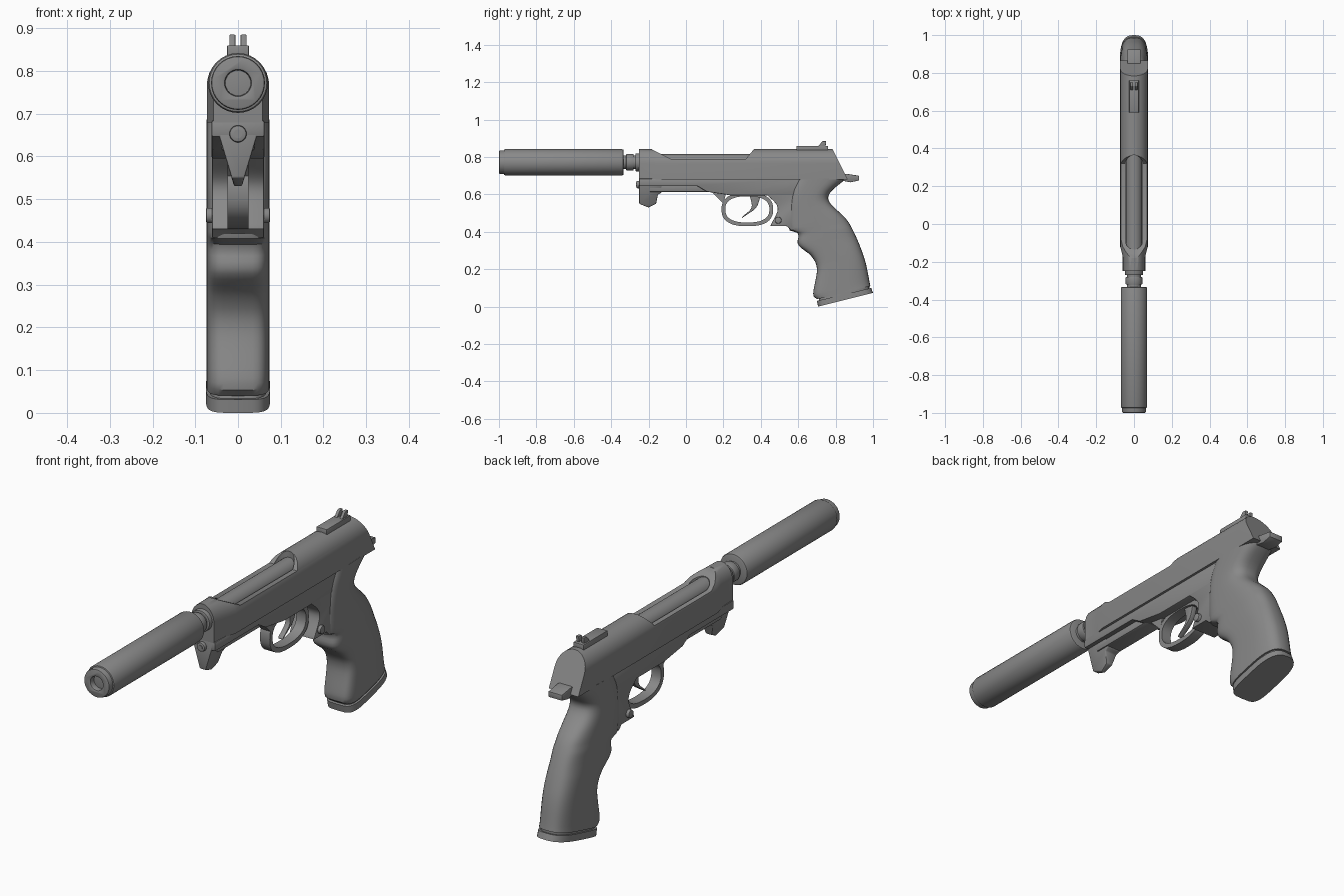
import bpy, bmesh, math
from mathutils import Vector

old = bpy.data.objects.get("Cube")
if old:
    bpy.data.objects.remove(old)

GREY = (0.25, 0.25, 0.25, 1)
metal = bpy.data.materials.new("gunmetal_grey")
metal.use_nodes = True
metal.diffuse_color = GREY
metal.node_tree.nodes["Principled BSDF"].inputs["Base Color"].default_value = GREY

BORE = 0.772          # height of the barrel axis
SLIDE_TOP = 0.842
SLIDE_BASE = 0.68
SHOULDER = 0.765      # where the slide's flat sides meet its arched top
SMOOTH = math.radians(35)


def apply_modifier(ob, kind, **settings):
    mod = ob.modifiers.new(kind.lower(), kind)
    for key, value in settings.items():
        setattr(mod, key, value)
    bpy.ops.object.modifier_apply(modifier=mod.name)


def loft(name, rings, bevel=0, cutters=(), closed=False):
    """Skin rings of points into one shaded object, cut it and round its edges."""
    bm = bmesh.new()
    loops = [[bm.verts.new(point) for point in ring] for ring in rings]
    following = loops[1:] + loops[:1] if closed else loops[1:]
    for near, far in zip(loops, following):
        for i in range(len(near)):
            bm.faces.new((near[i - 1], near[i], far[i], far[i - 1]))
    if not closed:
        bm.faces.new(loops[0])
        bm.faces.new(loops[-1])
    bmesh.ops.recalc_face_normals(bm, faces=bm.faces)
    mesh = bpy.data.meshes.new(name)
    bm.to_mesh(mesh)
    bm.free()
    mesh.materials.append(metal)
    ob = bpy.data.objects.new(name, mesh)
    bpy.context.collection.objects.link(ob)
    bpy.ops.object.select_all(action='DESELECT')
    ob.select_set(True)
    bpy.context.view_layer.objects.active = ob
    for cutter in cutters:
        apply_modifier(ob, 'BOOLEAN', operation='DIFFERENCE', solver='EXACT', object=cutter)
        bpy.data.objects.remove(cutter)
    if bevel:
        apply_modifier(ob, 'BEVEL', width=bevel, segments=2, limit_method='ANGLE',
                       angle_limit=SMOOTH)
    bpy.ops.object.shade_smooth_by_angle(angle=SMOOTH)
    return ob


def plate(name, outline, half, bevel=0, x=0, taper=0):
    """Side outline of (y, z) points given a width, which may shrink downwards."""
    top = outline[0][1]
    return loft(name, [[(x + side * (half + taper * (z - top)), y, z) for y, z in outline]
                       for side in (-1, 1)], bevel)


def block(name, front, back, low, high, half, bevel=0):
    return plate(name, [(front, low), (front, high), (back, high), (back, low)], half, bevel)


def superellipse(angle, power):
    """Unit point on a rounded square; a higher power gives squarer corners."""
    c, s = math.cos(angle), math.sin(angle)
    return (math.copysign(abs(c) ** (2 / power), c), math.copysign(abs(s) ** (2 / power), s))


def circle(sides):
    return [math.tau * i / sides for i in range(sides)]


def rod(name, front, back, radius, bevel=0, height=BORE, cutters=()):
    return loft(name, [[(radius * math.cos(a), y, height + radius * math.sin(a))
                        for a in circle(32)] for y in (front, back)], bevel, cutters)


def spline(points, steps=8):
    """Smooth curve through a few (y, z) points."""
    p = [Vector(point) for point in points]
    p = [2 * p[0] - p[1]] + p + [2 * p[-1] - p[-2]]
    curve = []
    for a, b, c, d in zip(p, p[1:], p[2:], p[3:]):
        for i in range(steps):
            t = i / steps
            curve.append(b + t / 2 * ((c - a) + t * (2 * a - 5 * b + 4 * c - d)
                                      + t * t * (3 * b - a - 3 * c + d)))
    return curve + [p[-2]]


# Muzzle tube, stepped end cap with a bore, threaded neck and barrel
rod("muzzle_tube", -0.975, -0.333, 0.07, bevel=0.009)
bore = rod("bore_cutter", -1.1, -0.97, 0.03)
rod("muzzle_cap", -1, -0.9, 0.063, bevel=0.006, cutters=[bore])
rod("neck", -0.35, -0.24, 0.037)
rod("neck_collar", -0.32, -0.28, 0.044, bevel=0.003)
rod("muzzle_ring", -0.27, -0.2, 0.048, bevel=0.003)
rod("barrel", -0.25, 0.368, 0.043)


# Slide: arched section, narrower nose, open top and sloping rear
def slide_ring(y, half):
    arch = [math.pi * i / 16 for i in range(17)]
    return ([(half, y, SLIDE_BASE)] +
            [(half * math.cos(a), y, SHOULDER + (SLIDE_TOP - SHOULDER) * math.sin(a))
             for a in arch] + [(-half, y, SLIDE_BASE)])


relief = plate("relief_cutter", [(-0.2, 0.9), (-0.18, 0.84), (-0.08, 0.79), (0.32, 0.79),
                                 (0.37, 0.85), (0.4, 0.9)], 0.1)
rear_slope = plate("rear_cutter", [(0.78, 0.85), (0.87, 0.67), (1, 0.67), (1, 0.85)], 0.1)
slot = loft("slot_cutter", [[(0.046 * math.cos(a),
                              math.copysign(0.2, math.sin(a)) + 0.05 * math.sin(a) + 0.115, z)
                             for a in circle(27)] for z in (0.75, 0.9)])
loft("slide", [slide_ring(y, half) for y, half in
               ((-0.25, 0.057), (-0.17, 0.06), (-0.12, 0.073), (0.9, 0.073))],
     cutters=[relief, slot, rear_slope])

# Rear sight: base and two ears
block("sight_base", 0.59, 0.76, 0.83, 0.86, 0.026, bevel=0.003)
for side, x in (("left", 0.013), ("right", -0.013)):
    plate("sight_ear_" + side, [(0.7, 0.85), (0.73, 0.885), (0.75, 0.885), (0.745, 0.85)],
          0.007, bevel=0.002, x=x)

# Frame under the slide, lower rail and hollowed rear
plate("frame_rail", [(-0.25, 0.685), (-0.25, 0.645), (0.06, 0.645), (0.11, 0.615),
                     (0.24, 0.595), (0.62, 0.595), (0.62, 0.685)], 0.062, bevel=0.005)
block("dust_cover", -0.2, 0.2, 0.613, 0.66, 0.04, bevel=0.008)
hollow = spline([(0.42, 0.61), (0.49, 0.53), (0.45, 0.43)])
plate("frame_rear", hollow + [(0.54, 0.43), (0.56, 0.41), (0.65, 0.41), (0.7, 0.64)],
      0.061, bevel=0.003)


# Trigger guard: a rounded loop with a root at its front
def guard_section(angle):
    c, s = superellipse(angle, 2.5)
    inner = (0.328 + 0.118 * c, 0.52 + 0.07 * s)
    outer = (0.328 + 0.138 * c, 0.52 + 0.09 * s)
    return [(x, *point) for x, point in
            ((-0.024, inner), (0.024, inner), (0.024, outer), (-0.024, outer))]


loft("trigger_guard", [guard_section(a) for a in circle(40)], closed=True)
plate("guard_root", [(0.12, 0.63), (0.2, 0.55), (0.22, 0.63)], 0.024)

# Trigger: a curved blade
blade_front = spline([(0.34, 0.6), (0.35, 0.53), (0.3, 0.48)])
blade_back = spline([(0.3, 0.474), (0.375, 0.53), (0.4, 0.6)])
plate("trigger", blade_front + blade_back, 0.012, bevel=0.002)

# Front lug narrowing down to a fin, with the guide rod
plate("front_lug", [(-0.25, 0.68), (-0.25, 0.55), (-0.2, 0.53), (-0.16, 0.55),
                    (-0.15, 0.6), (-0.13, 0.61), (-0.13, 0.68)], 0.054, bevel=0.004, taper=0.3)
rod("guide_rod", -0.265, -0.24, 0.02, bevel=0.005, height=0.653)
rod("guide_rod_tip", -0.268, -0.25, 0.01, height=0.653)


# Grip: rounded sections between a front strap and a back strap
def grip_ring(front, back, half):
    ring = []
    for a in circle(36):
        c, s = superellipse(a, 2.8 if math.cos(a) > 0 else 4.5)
        y, z = Vector(front).lerp(Vector(back), 0.5 + c / 2)
        ring.append((half * s, y, z))
    return ring


def by_height(points, count=48):
    """Resample a falling curve at even heights."""
    curve = spline(points, 40)
    high, low = curve[0].y, curve[-1].y
    heights = [high + (low - high) * i / (count - 1) for i in range(count)]
    return [min(curve, key=lambda point: abs(point.y - z)) for z in heights]


front_strap = by_height([(0.59, 0.68), (0.56, 0.6), (0.55, 0.42), (0.6, 0.39), (0.6, 0.33),
                         (0.67, 0.27), (0.7, 0.2), (0.68, 0.07), (0.7, 0.04)])
back_strap = by_height([(0.86, 0.69), (0.76, 0.58), (0.87, 0.45), (0.95, 0.27), (0.986, 0.11)])
loft("grip", [grip_ring(front, back, 0.074) for front, back in zip(front_strap, back_strap)])
loft("magazine_neck", [grip_ring((0.71, z), (0.98, z + 0.07), 0.067) for z in (0.06, 0.02)])
loft("base_plate", [grip_ring((0.7, 0.031), (0.99, 0.1), 0.075),
                    grip_ring((0.706, 0), (1, 0.074), 0.075)])

# Hammer and cross pin
plate("hammer", [(0.8, 0.71), (0.86, 0.71), (0.925, 0.7), (0.925, 0.675), (0.88, 0.665),
                 (0.8, 0.68)], 0.034, bevel=0.003)
pin = rod("cross_pin", -0.075, 0.075, 0.018, bevel=0.004, height=0)
pin.rotation_euler.z = math.pi / 2
pin.location = (0, 0.493, 0.462)
